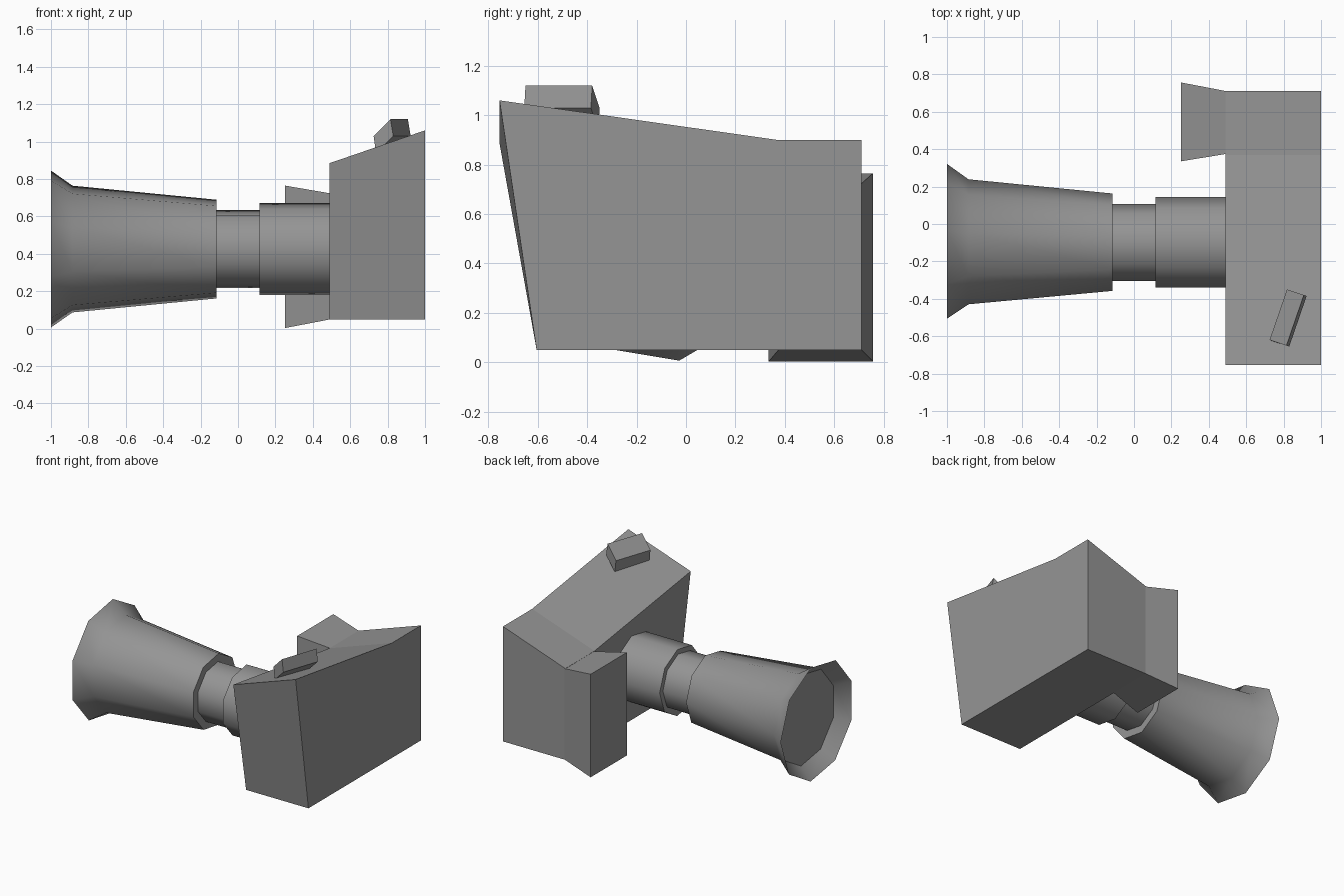
import bpy
import bmesh
import math

if "Cube" in bpy.data.objects:
    bpy.data.objects.remove(bpy.data.objects["Cube"], do_unlink=True)

grey = bpy.data.materials.new("neutral grey")
grey.use_nodes = True
colour = (0.3, 0.3, 0.3, 1)
grey.diffuse_color = colour
grey.node_tree.nodes["Principled BSDF"].inputs["Base Color"].default_value = colour


def loft(name, loops, smooth=False):
    """Bridge equal-length point loops and cap both ends."""
    bm = bmesh.new()
    rings = [[bm.verts.new(p) for p in loop] for loop in loops]
    for a, b in zip(rings, rings[1:]):
        n = len(a)
        for i in range(n):
            j = (i + 1) % n
            bm.faces.new((a[i], a[j], b[j], b[i]))
    bm.faces.new(rings[0])
    bm.faces.new(rings[-1])
    bmesh.ops.recalc_face_normals(bm, faces=bm.faces)
    mesh = bpy.data.meshes.new(name)
    bm.to_mesh(mesh)
    bm.free()
    mesh.materials.append(grey)
    obj = bpy.data.objects.new(name, mesh)
    bpy.context.collection.objects.link(obj)
    if smooth:
        bpy.ops.object.select_all(action='DESELECT')
        obj.select_set(True)
        bpy.context.view_layer.objects.active = obj
        bpy.ops.object.shade_smooth_by_angle(angle=math.radians(46))
    return obj


def ring(x, radius, sides=9):
    """Slightly rolled polygon around the lens axis."""
    turn = [math.radians(0.5) + math.tau * i / sides for i in range(sides)]
    return [(x, -0.105 + radius * math.cos(t), 0.425 + radius * math.sin(t)) for t in turn]


def rect(x, y0, y1, z0, z1):
    return [(x, y0, z0), (x, y1, z0), (x, y1, z1), (x, y0, z1)]


# Body: side profile, its top lower on the lens side
def body_side(x, drop):
    return [(x, -0.605, 0.05), (x, 0.71, 0.05), (x, 0.71, 0.9 - drop),
            (x, 0.37, 0.9 - drop), (x, -0.755, 1.06 - drop)]


loft("camera_body", [body_side(0.49, 0.175), body_side(1.0, 0)])

# Flared hand grip beside the lens
loft("hand_grip", [rect(0.25, 0.335, 0.757, 0.003, 0.765),
                   rect(0.495, 0.375, 0.71, 0.05, 0.723)])

# Lens: dished front, flared hood, barrel, narrow neck, mount
profile = [(-0.91, 0.34), (-1.0, 0.426), (-0.885, 0.344), (-0.115, 0.268),
           (-0.115, 0.211), (0.115, 0.211), (0.115, 0.249), (0.5, 0.249)]
loft("lens_barrel", [ring(x, r) for x, r in profile], smooth=True)

# Shutter button: tilted block half sunk into the top
end = [(0.725, -0.62, 1.03), (0.815, -0.65, 1.12),
       (0.83, -0.655, 1.03), (0.738, -0.625, 0.94)]
loft("shutter_button", [end, [(x + 0.093, y + 0.27, z) for x, y, z in end]])
